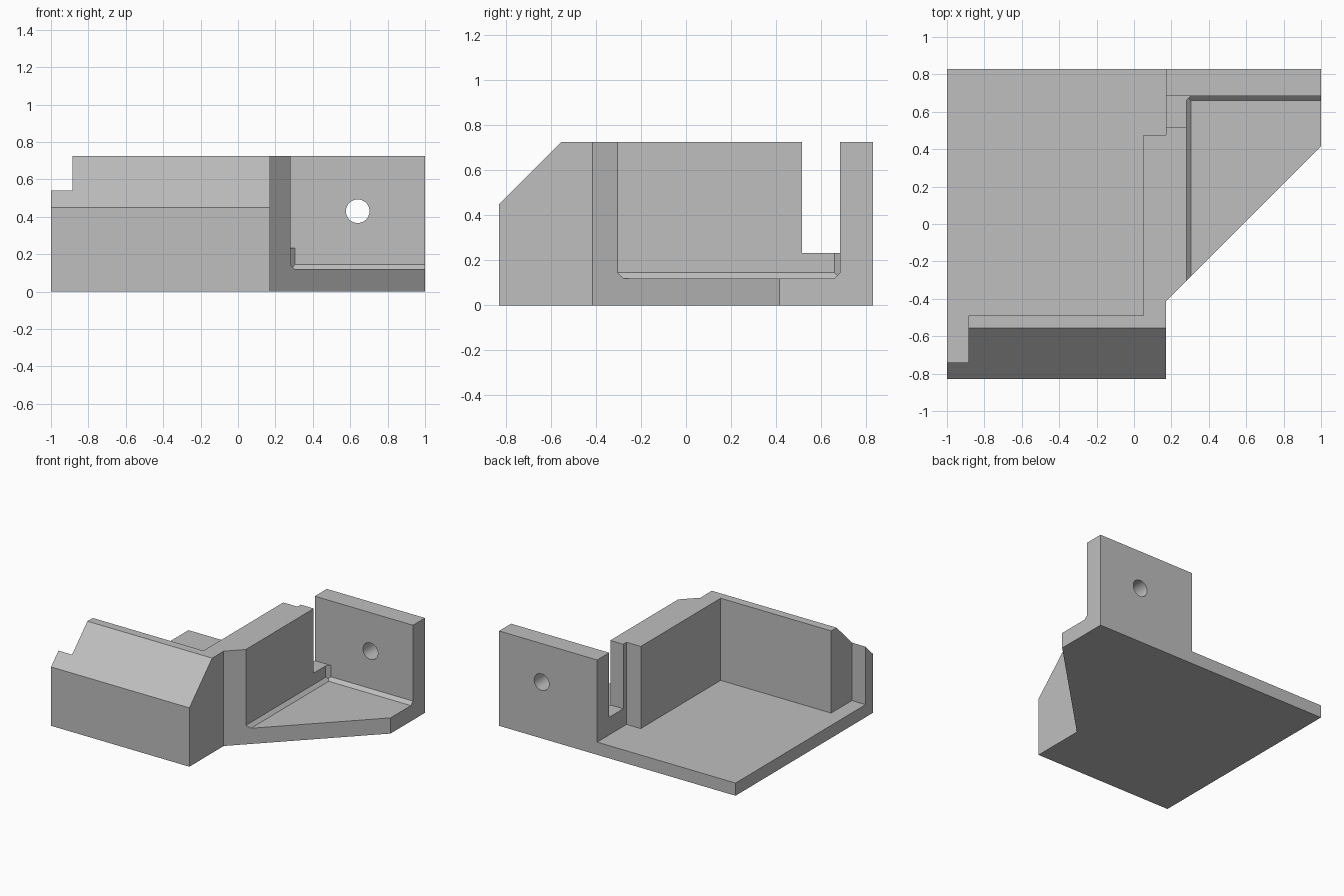
import bpy, bmesh, math

cube = bpy.data.objects.get("Cube")
if cube:
    bpy.data.objects.remove(cube, do_unlink=True)

grey = bpy.data.materials.new("plain grey")
grey.use_nodes = True
colour = (0.52, 0.52, 0.52, 1)
grey.diffuse_color = colour
grey.node_tree.nodes["Principled BSDF"].inputs["Base Color"].default_value = colour

# Key dimensions
BACK, FRONT, TOP = 0.83, -0.83, 0.725
FLOOR, PAD = 0.097, 0.12
STEP_X, WALL_X = 0.17, 0.28
PLATE_Y = 0.685
BEVEL = 0.025


def diagonal(x):
    """Y of the slanted front edge at x."""
    return x - 0.585


def prism(name, outline, low, high, axis="Z"):
    """Extrude a 2D outline along an axis."""
    place = {"X": lambda a, b, h: (h, a, b),
             "Y": lambda a, b, h: (a, h, b),
             "Z": lambda a, b, h: (a, b, h)}[axis]
    bm = bmesh.new()
    rings = [[bm.verts.new(place(a, b, h)) for a, b in outline] for h in (low, high)]
    bm.faces.new(rings[0])
    bm.faces.new(rings[1])
    n = len(outline)
    for i in range(n):
        j = (i + 1) % n
        bm.faces.new((rings[0][i], rings[0][j], rings[1][j], rings[1][i]))
    bmesh.ops.recalc_face_normals(bm, faces=bm.faces)
    mesh = bpy.data.meshes.new(name)
    bm.to_mesh(mesh)
    bm.free()
    mesh.materials.append(grey)
    obj = bpy.data.objects.new(name, mesh)
    bpy.context.collection.objects.link(obj)
    return obj


# Floor with the slanted corner
prism("base_floor", [(-1, FRONT), (STEP_X, FRONT), (STEP_X, diagonal(STEP_X)),
                     (1, diagonal(1)), (1, BACK), (-1, BACK)], 0, FLOOR)
prism("raised_pad", [(WALL_X, diagonal(WALL_X)), (1, diagonal(1)),
                     (1, PLATE_Y), (WALL_X, PLATE_Y)], FLOOR, PAD)

# Front wall with sloped top, and the short post at its end
prism("front_wall", [(FRONT, FLOOR), (FRONT, 0.45), (-0.555, TOP),
                     (-0.49, TOP), (-0.49, FLOOR)], -0.885, STEP_X, "X")
prism("corner_post", [(FRONT, FLOOR), (FRONT, 0.45), (-0.74, 0.54),
                      (-0.74, FLOOR)], -1, -0.885, "X")

# Side wall, stepped at its back end
prism("side_wall", [(0.05, -0.49), (STEP_X, -0.49), (STEP_X, diagonal(STEP_X)),
                    (WALL_X, diagonal(WALL_X)), (WALL_X, 0.515), (STEP_X, 0.515),
                    (STEP_X, 0.475), (0.05, 0.475)], FLOOR, TOP)

# Sill at the bottom of the slot
prism("slot_sill", [(STEP_X, 0.515), (WALL_X, 0.515), (WALL_X, PLATE_Y - BEVEL),
                    (WALL_X + BEVEL, PLATE_Y), (STEP_X, PLATE_Y)], FLOOR, 0.232)

# Bevels where the pad meets the wall and the plate
side = prism("side_bevel", [(WALL_X, PAD), (WALL_X + BEVEL, PAD),
                            (WALL_X, PAD + BEVEL)], -1, PLATE_Y, "Y")
for v in side.data.vertices:
    if v.co.y < 0:
        v.co.y = diagonal(v.co.x)
prism("back_bevel", [(PLATE_Y, PAD), (PLATE_Y - BEVEL, PAD),
                     (PLATE_Y, PAD + BEVEL)], WALL_X, 1, "X")

# Back plate with a round hole
plate = prism("back_plate", [(STEP_X, PLATE_Y), (1, PLATE_Y),
                             (1, BACK), (STEP_X, BACK)], FLOOR, TOP)
circle = [(0.64 + 0.063 * math.cos(math.tau * i / 48),
           0.43 + 0.063 * math.sin(math.tau * i / 48)) for i in range(48)]
cutter = prism("hole_cutter", circle, PLATE_Y - 0.1, BACK + 0.1, "Y")
cutter.hide_render = True
cut = plate.modifiers.new("hole", "BOOLEAN")
cut.operation = "DIFFERENCE"
cut.solver = "EXACT"
cut.object = cutter
bpy.ops.object.select_all(action="DESELECT")
plate.select_set(True)
bpy.context.view_layer.objects.active = plate
bpy.ops.object.modifier_apply(modifier=cut.name)
bpy.data.objects.remove(cutter, do_unlink=True)
bpy.ops.object.shade_smooth_by_angle(angle=math.radians(30))
